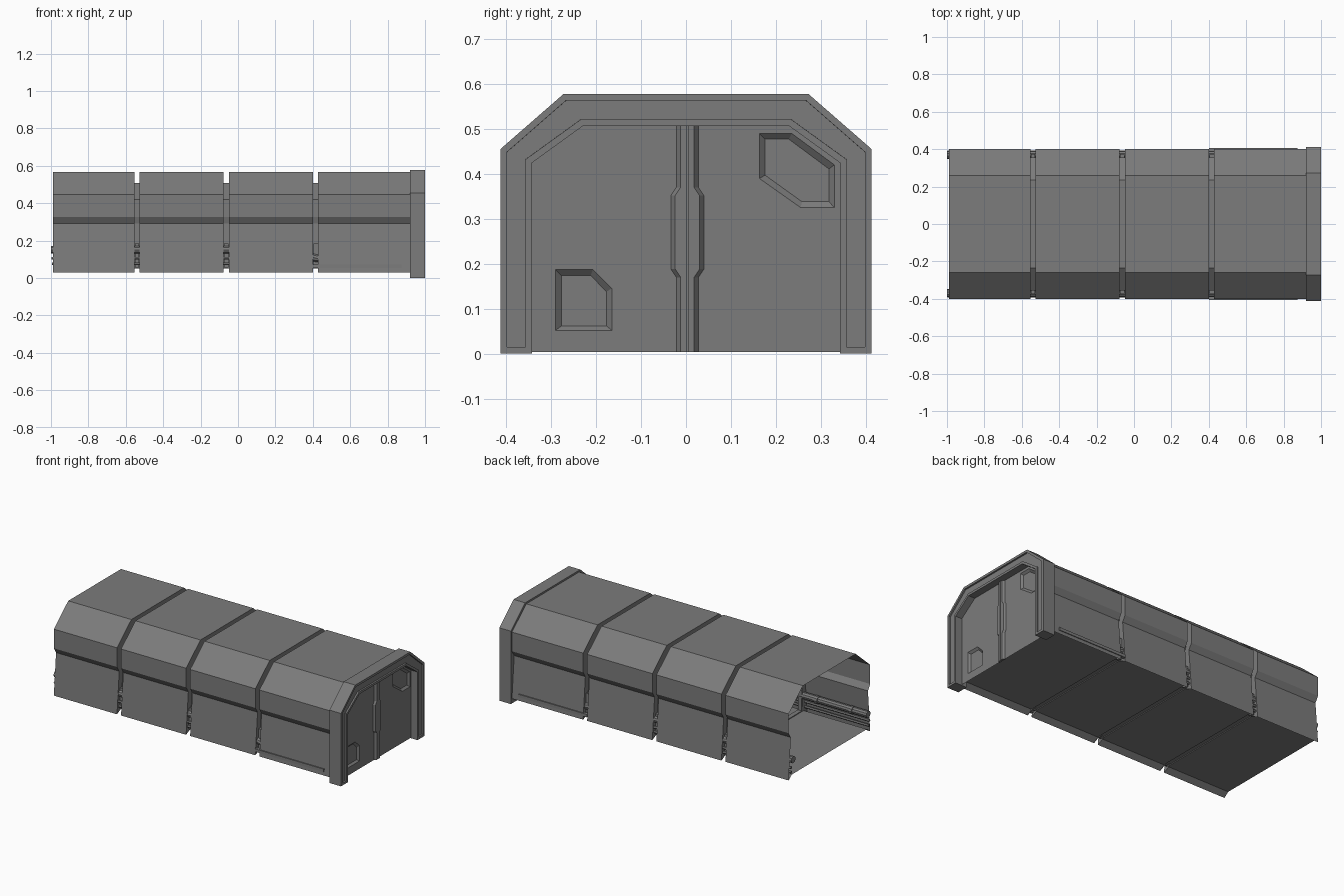
import bpy, bmesh
from mathutils import Vector

cube = bpy.data.objects.get("Cube")
if cube:
    bpy.data.objects.remove(cube, do_unlink=True)

GREY = (0.2, 0.2, 0.2, 1)
grey = bpy.data.materials.new("panel_grey")
grey.use_nodes = True
grey.diffuse_color = GREY
bsdf = next(n for n in grey.node_tree.nodes if n.type == 'BSDF_PRINCIPLED')
bsdf.inputs["Base Color"].default_value = GREY
bsdf.inputs["Roughness"].default_value = 0.7
grey.use_backface_culling = True


def finish(name, bm):
    mesh = bpy.data.meshes.new(name)
    bm.to_mesh(mesh)
    bm.free()
    mesh.materials.append(grey)
    obj = bpy.data.objects.new(name, mesh)
    bpy.context.collection.objects.link(obj)
    return obj


def add_loop(bm, pts, x):
    return [bm.verts.new((x, y, z)) for y, z in pts]


def bridge(bm, a, b):
    n = len(a)
    return [bm.faces.new((a[i], a[(i + 1) % n], b[(i + 1) % n], b[i])) for i in range(n)]


def mirrored(half):
    """Close a half outline by reflecting it across the centre."""
    return half + [(-y, z) for y, z in reversed(half)]


def box(name, x0, x1, y0, y1, z0, z1):
    bm = bmesh.new()
    a = add_loop(bm, [(y0, z0), (y1, z0), (y1, z1), (y0, z1)], x0)
    b = add_loop(bm, [(y0, z0), (y1, z0), (y1, z1), (y0, z1)], x1)
    bridge(bm, a, b)
    bm.faces.new(a)
    bm.faces.new(b)
    bmesh.ops.recalc_face_normals(bm, faces=bm.faces)
    return finish(name, bm)


def pipe(name, points, radius, sides=3):
    curve = bpy.data.curves.new(name, 'CURVE')
    curve.dimensions = '3D'
    curve.bevel_depth = radius
    curve.bevel_resolution = sides
    curve.use_fill_caps = True
    spline = curve.splines.new('POLY')
    spline.points.add(len(points) - 1)
    for p, co in zip(spline.points, points):
        p.co = (*co, 1)
    curve.materials.append(grey)
    obj = bpy.data.objects.new(name, curve)
    bpy.context.collection.objects.link(obj)
    bpy.ops.object.select_all(action='DESELECT')
    obj.select_set(True)
    bpy.context.view_layer.objects.active = obj
    bpy.ops.object.convert(target='MESH')
    bpy.ops.object.shade_smooth_by_angle()


# Tunnel shell: outer panels with recessed ribs between them
panel = mirrored([(0.26, 0.567), (0.402, 0.445), (0.402, 0.325),
                  (0.38, 0.29), (0.402, 0.03), (0.37, 0.055)])
recess = mirrored([(0.235, 0.507), (0.355, 0.42), (0.355, 0.325),
                   (0.345, 0.29), (0.36, 0.05), (0.35, 0.06)])
GAPS = (-0.54, -0.063, 0.415)
stations = [(-0.99, panel)]
for g in GAPS:
    stations += [(g - 0.014, panel), (g - 0.014, recess),
                 (g + 0.014, recess), (g + 0.014, panel)]
stations.append((0.925, panel))
bm = bmesh.new()
loops = [add_loop(bm, prof, x) for x, prof in stations]
for a, b in zip(loops, loops[1:]):
    bridge(bm, a, b)
bmesh.ops.recalc_face_normals(bm, faces=bm.faces)
bm.faces.ensure_lookup_table()
roof = max(bm.faces, key=lambda f: f.calc_center_median().z)
if roof.normal.z < 0:
    bmesh.ops.reverse_faces(bm, faces=bm.faces)
finish("tunnel_shell", bm)

# Door arch with a sunken band on its face
outer = [(0.413, 0), (0.413, 0.455), (0.272, 0.578)]
inner = [(0.23, 0.506), (0.342, 0.425), (0.342, 0)]
arch = outer + [(-y, z) for y, z in reversed(outer)]
arch += [(-y, z) for y, z in reversed(inner)] + inner
bm = bmesh.new()
back, front = add_loop(bm, arch, 0.92), add_loop(bm, arch, 1.0)
bridge(bm, back, front)
bm.faces.new(back)
face = bm.faces.new(front)
bmesh.ops.recalc_face_normals(bm, faces=bm.faces)
bmesh.ops.inset_region(bm, faces=[face], thickness=0.0145, use_even_offset=True)
bmesh.ops.inset_region(bm, faces=[face], thickness=0.0002, depth=-0.01, use_even_offset=True)
finish("door_arch", bm)

# Door leaf with two sunken pockets
DOOR_X = 0.955
door = mirrored([(0.345, 0.004), (0.345, 0.427), (0.232, 0.509)])
pockets = [
    ([(-0.29, 0.052), (-0.165, 0.052), (-0.165, 0.145), (-0.207, 0.187), (-0.29, 0.187)],
     [(-0.277, 0.062), (-0.177, 0.062), (-0.177, 0.138), (-0.212, 0.174), (-0.277, 0.174)]),
    ([(0.255, 0.325), (0.33, 0.325), (0.33, 0.42), (0.235, 0.49), (0.163, 0.49), (0.163, 0.39)],
     [(0.258, 0.338), (0.318, 0.338), (0.318, 0.411), (0.229, 0.477), (0.176, 0.477), (0.176, 0.397)]),
]
bm = bmesh.new()
rims = [add_loop(bm, door, DOOR_X)] + [add_loop(bm, p[0], DOOR_X) for p in pockets]
edges = [bm.edges.new((r[i - 1], r[i])) for r in rims for i in range(len(r))]
bmesh.ops.triangle_fill(bm, edges=edges, use_beauty=True, normal=(1, 0, 0))
for rim, (_, floor) in zip(rims[1:], pockets):
    bottom = add_loop(bm, floor, DOOR_X - 0.012)
    bridge(bm, rim, bottom)
    bm.faces.new(bottom)
bm.normal_update()
bmesh.ops.reverse_faces(bm, faces=[f for f in bm.faces if f.normal.x < 0])
finish("door_leaf", bm)

# Raised trim along both sides of the door seam
heights = (0.004, 0.17, 0.188, 0.352, 0.37, 0.506)
wide = (0.027, 0.027, 0.039, 0.039, 0.027, 0.027)
for side, label in ((1, "left"), (-1, "right")):
    bm = bmesh.new()
    rows = []
    for z, w in zip(heights, wide):
        rows.append([bm.verts.new((x, 0.003 + side * y, z)) for x, y in
                     ((DOOR_X - 0.003, 0.001), (DOOR_X + 0.012, 0.001),
                      (DOOR_X + 0.012, w - 0.012), (DOOR_X - 0.003, w))])
    for a, b in zip(rows, rows[1:]):
        bridge(bm, a, b)
    bm.faces.new(rows[0])
    bm.faces.new(rows[-1])
    bmesh.ops.recalc_face_normals(bm, faces=bm.faces)
    finish("door_trim_" + label, bm)

# Service pipes, brackets and lower rail along both walls
for side, label in ((-1, "front"), (1, "back")):
    def run(y, *xz):
        return [Vector((x, side * y, z)) for x, z in xz]

    pipe("main_pipe_" + label,
         run(0.3695, (-1.0, 0.15), (0.24, 0.15), (0.42, 0.105), (0.9, 0.105)), 0.0212)
    pipe("upper_conduit_" + label,
         run(0.3855, (-0.997, 0.105), (0.24, 0.105), (0.42, 0.062), (0.87, 0.062)), 0.008, 1)
    pipe("lower_conduit_" + label,
         run(0.382, (-0.995, 0.075), (0.4, 0.075)), 0.008, 1)
    for x in (-0.89, -0.65, -0.36, 0.09):
        pipe("pipe_collar_" + label, run(0.3665, (x - 0.012, 0.15), (x + 0.012, 0.15)), 0.0245)
    for x in GAPS:
        ys = sorted((side * 0.35, side * 0.375))
        box("pipe_bracket_" + label, x - 0.012, x + 0.012, *ys, 0.055, 0.185)
    ys = sorted((side * 0.385, side * 0.405))
    box("lower_rail_" + label, 0.4, 0.875, *ys, 0.053, 0.071)
